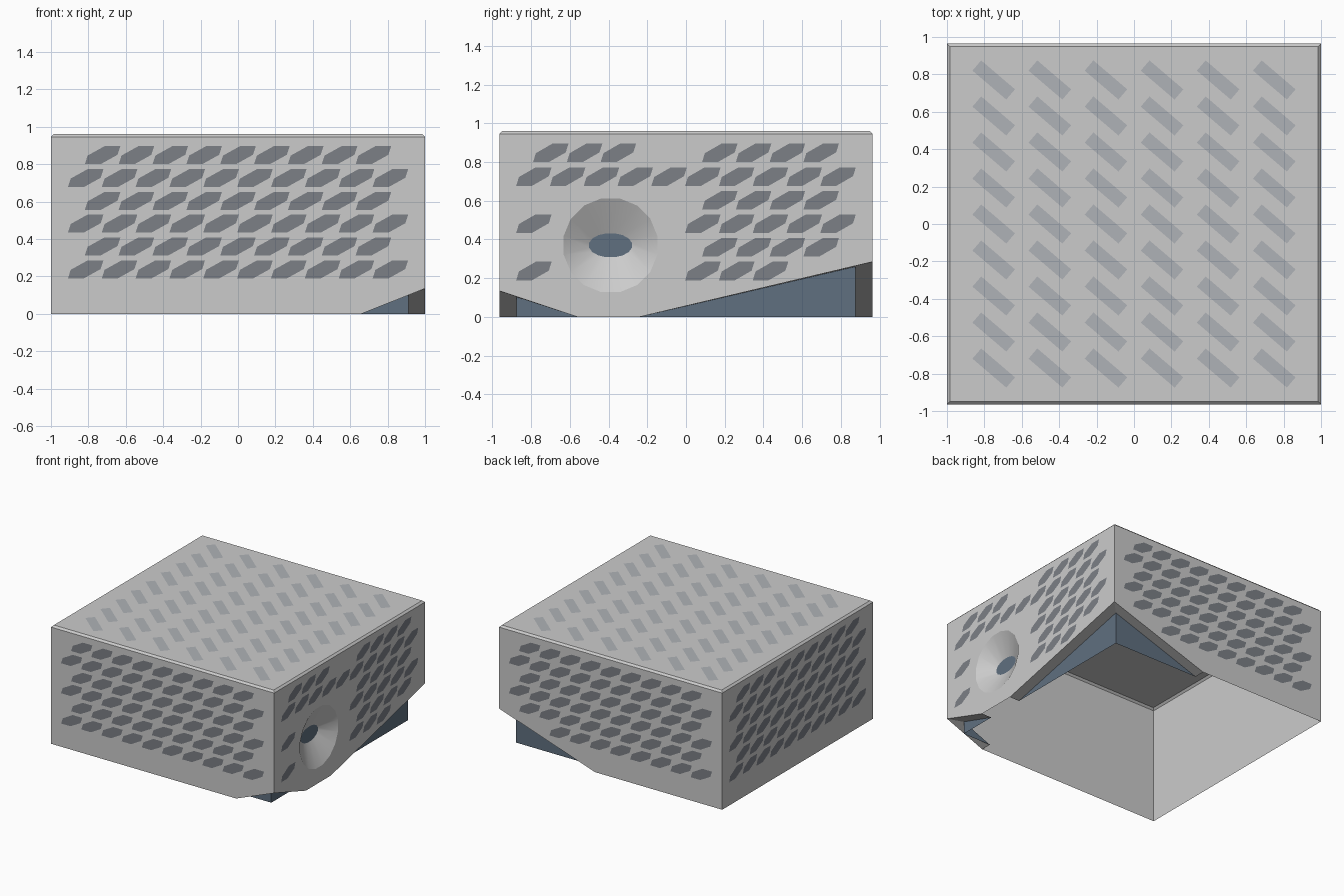
import bpy, bmesh
from math import sin, cos, pi, radians
from mathutils import Vector

if "Cube" in bpy.data.objects:
    bpy.data.objects.remove(bpy.data.objects["Cube"])

HX, HY, ZW, ZT = 1.0, 0.965, 0.945, 0.96   # half sizes, wall height, top height
BEV, INSET = 0.015, 0.088
E = 0.0015                                 # decal lift


def material(name, rgb):
    m = bpy.data.materials.new(name)
    m.diffuse_color = (*rgb, 1)
    m.use_nodes = True
    m.node_tree.nodes["Principled BSDF"].inputs["Base Color"].default_value = m.diffuse_color
    return m


BLUE = material("dark_blue", (0.115, 0.16, 0.215))
SLOT = material("slot_grey", (0.20, 0.215, 0.24))
PALE = material("pale_slot_grey", (0.43, 0.45, 0.475))


def mesh_object(name, polys, mat=None):
    """Object made of separate polygons, welded where they touch."""
    bm = bmesh.new()
    for p in polys:
        bm.faces.new([bm.verts.new(v) for v in p])
    bmesh.ops.remove_doubles(bm, verts=bm.verts, dist=1e-5)
    me = bpy.data.meshes.new(name)
    bm.to_mesh(me)
    bm.free()
    ob = bpy.data.objects.new(name, me)
    bpy.context.collection.objects.link(ob)
    if mat:
        me.materials.append(mat)
    return ob


def ring(x, ry, rz, n=16):
    return [Vector((x, -0.39 + ry * cos(2 * pi * (i + .5) / n),
                    0.37 + rz * sin(2 * pi * (i + .5) / n))) for i in range(n)]


# Corner cuts: y side, height at the corner, end along x wall, end along y wall
cuts = [(-1, 0.135, 0.66, -0.56), (1, 0.285, 0.14, -0.24)]

# Front, back and left walls
mesh_object("front_wall", [[(-HX, -HY, 0), (0.66, -HY, 0), (HX, -HY, 0.135),
                            (HX, -HY, ZW), (-HX, -HY, ZW)]])
mesh_object("back_wall", [[(-HX, HY, 0), (-HX, HY, ZW), (HX, HY, ZW),
                           (HX, HY, 0.285), (0.14, HY, 0)]])
mesh_object("left_wall", [[(-HX, HY, 0), (-HX, -HY, 0), (-HX, -HY, ZW), (-HX, HY, ZW)]])

# Right wall with the round opening
outer = ring(HX, 0.247, 0.247)
profile = [Vector((HX, y, z)) for y, z in
           [(-HY, 0.135), (-0.56, 0), (-0.24, 0), (HY, 0.285), (HY, ZW), (-HY, ZW)]]
bm = bmesh.new()
edges = []
for loop in (profile, outer):
    vs = [bm.verts.new(v) for v in loop]
    edges += [bm.edges.new((vs[i - 1], vs[i])) for i in range(len(vs))]
bmesh.ops.triangle_fill(bm, edges=edges, use_beauty=True, normal=(1, 0, 0))
bmesh.ops.recalc_face_normals(bm, faces=bm.faces)
for f in bm.faces:
    f.normal_update()
    if f.normal.x < 0:
        f.normal_flip()
me = bpy.data.meshes.new("right_wall")
bm.to_mesh(me)
bm.free()
bpy.context.collection.objects.link(bpy.data.objects.new("right_wall", me))

# Funnel recess and its oval outlet
inner = ring(HX - INSET, 0.113, 0.063)
n = len(outer)
funnel = mesh_object("funnel_recess", [[outer[i - 1], outer[i], inner[i], inner[i - 1]]
                                       for i in range(n)])
for p in funnel.data.polygons:
    p.use_smooth = True
mesh_object("funnel_outlet", [inner], BLUE)

# Lid with a small sloped rim
low = [Vector((sx * HX, sy * HY, ZW)) for sx, sy in ((-1, -1), (1, -1), (1, 1), (-1, 1))]
high = [Vector((v.x - BEV * (1 if v.x > 0 else -1),
                v.y - BEV * (1 if v.y > 0 else -1), ZT)) for v in low]
mesh_object("lid", [high] + [[low[i - 1], low[i], high[i], high[i - 1]] for i in range(4)])

# Recessed strips and blue panels behind the corner cuts
for s, h, cx, cy in cuts:
    tag = "front" if s < 0 else "back"
    ix, iy = HX - INSET, s * (HY - INSET)
    hi = (h * (1 - INSET / (HX - cx)) + h * (1 - INSET / abs(s * HY - cy))) / 2
    a, b, base = (HX, s * HY, h), (ix, iy, hi), (ix, iy, 0)
    strips = [[a, (HX, cy, 0), (ix, cy, 0), b], [a, b, (cx, iy, 0), (cx, s * HY, 0)]]
    panels = [[b, (ix, cy, 0), base], [b, base, (cx, iy, 0)]]
    if s < 0:
        strips = [p[::-1] for p in strips]
        panels = [p[::-1] for p in panels]
    mesh_object(tag + "_cut_rim", strips)
    mesh_object(tag + "_inner_panel", panels, BLUE)

# Vent slots on the four walls
half = [(-0.095, -0.048), (-0.01, -0.048), (0.08, 0.002)]
hexagon = half + [(-u, -z) for u, z in half]
rows = [0.848, 0.725, 0.603, 0.482, 0.36, 0.237]


def slots(name, w, place, keep):
    polys = []
    for r, z in enumerate(rows):
        count = 10 if r % 2 else 9
        for k in range(count):
            u = (k - (count - 1) / 2) * 0.181 * w
            if keep(r, k, u, z):
                polys.append([place(u + du * w, z + dz) for du, dz in hexagon])
    mesh_object(name, polys, SLOT)


def keep_right(r, k, u, z):
    first = {0: (0, 1, 2), 1: range(5), 3: (0,), 5: (0,)}.get(r, ())
    return (k >= 5 or k in first) and z - 0.048 > 0.285 - (HY - u - 0.09) * 0.2365


def keep_back(r, k, u, z):
    return z - 0.048 > 0.285 - (1 + u - 0.095) * 0.331


everything = lambda r, k, u, z: True
slots("front_slots", 1, lambda u, z: (u, -HY - E, z), everything)
slots("back_slots", 1, lambda u, z: (-u, HY + E, z), keep_back)
slots("right_slots", HY, lambda u, z: (HX + E, u, z), keep_right)
slots("left_slots", HY, lambda u, z: (-HX - E, -u, z), everything)

# Slanted slots on the lid
c, s = cos(radians(-40.5)), sin(radians(-40.5))
polys = []
for i in range(6):
    for j in range(9):
        x0, y0 = -0.75 + 0.3 * i, (j - 4) * 0.1925
        polys.append([(x0 + u * c - v * s, y0 + u * s + v * c, ZT + E)
                      for u, v in ((-.119, -.036), (.119, -.036), (.119, .036), (-.119, .036))])
mesh_object("lid_slots", polys, PALE)
